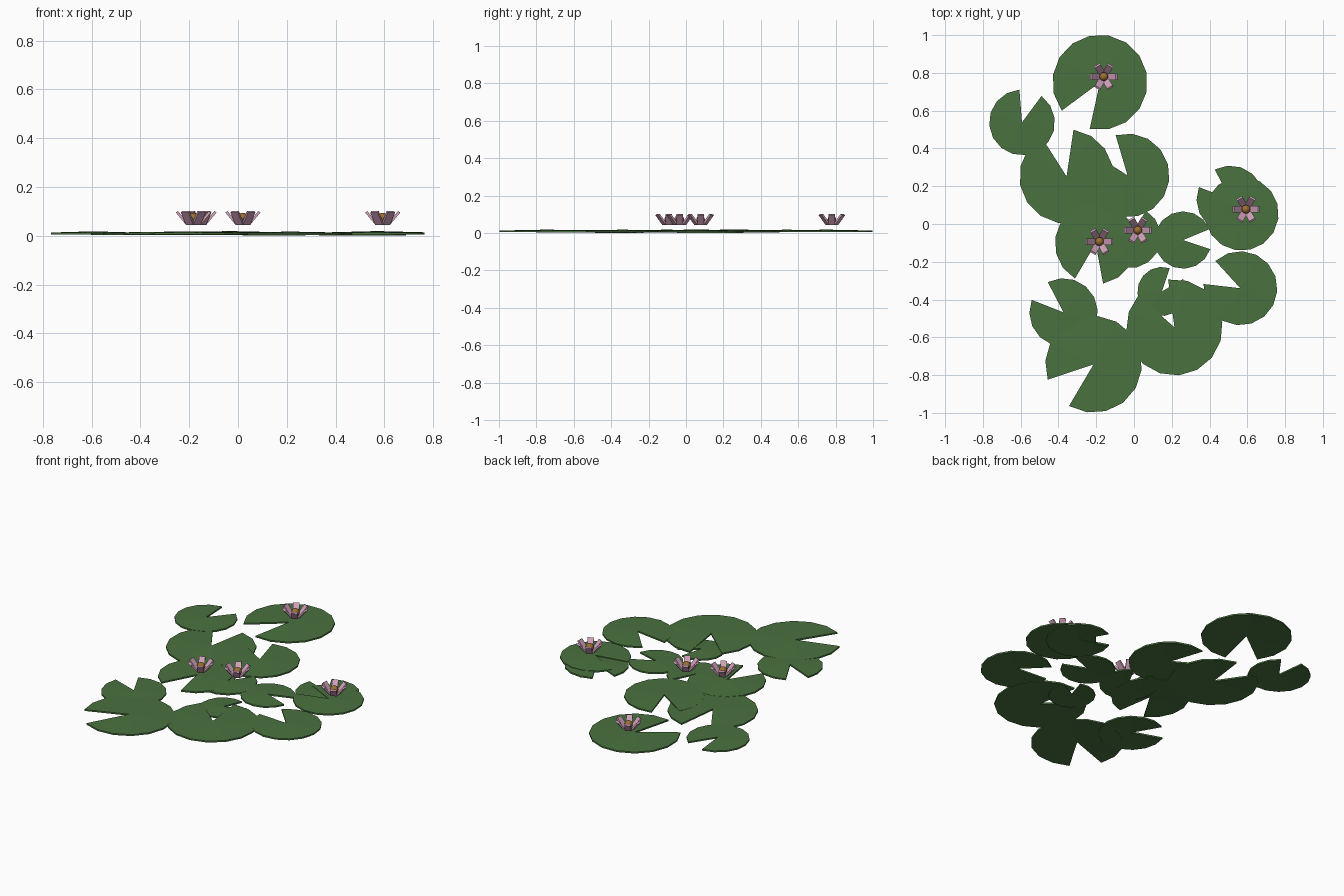
import bpy, bmesh, math

if "Cube" in bpy.data.objects:
    bpy.data.objects.remove(bpy.data.objects["Cube"])


def make_material(name, color):
    m = bpy.data.materials.new(name)
    m.diffuse_color = (*color, 1)
    m.use_nodes = True
    m.node_tree.nodes["Principled BSDF"].inputs["Base Color"].default_value = m.diffuse_color
    return m


GREEN = make_material("leaf green", (0.068, 0.168, 0.05))
PINK = make_material("petal pink", (0.64, 0.36, 0.50))
GOLD = make_material("golden brown", (0.33, 0.16, 0.03))


def finish(bm, name, mat, location):
    bmesh.ops.recalc_face_normals(bm, faces=bm.faces)
    me = bpy.data.meshes.new(name)
    bm.to_mesh(me)
    bm.free()
    me.materials.append(mat)
    ob = bpy.data.objects.new(name, me)
    ob.location = location
    bpy.context.collection.objects.link(ob)
    return ob


def lily_pad(x, y, radius, notch, base):
    """Thin, slightly domed disc with a wedge notch reaching its centre."""
    bm = bmesh.new()
    gap, sides, thick, rise = 41, 14, 0.009, 0.005
    rings = []
    for z in (0, thick):
        centre = bm.verts.new((0, 0, z + rise))
        rim = []
        for i in range(sides + 1):
            a = math.radians(notch + gap / 2 + (360 - gap) * i / sides)
            rim.append(bm.verts.new((radius * math.cos(a), radius * math.sin(a), z)))
        for a, b in zip(rim, rim[1:]):
            bm.faces.new((centre, a, b))
        rings.append([centre] + rim)
    low, high = rings
    for i in range(len(low)):
        j = (i + 1) % len(low)
        bm.faces.new((low[i], low[j], high[j], high[i]))
    finish(bm, "lily_pad", GREEN, (x, y, base))


def flower(x, y):
    """Six flared slab petals around a round heart."""
    bm = bmesh.new()
    profile = [(0.020, 0.049), (0.029, 0.043), (0.072, 0.095), (0.063, 0.101)]
    half = 0.0175
    for k in range(6):
        c, s = math.cos(k * math.pi / 3), math.sin(k * math.pi / 3)
        sides = [[bm.verts.new((r * c - w * s, r * s + w * c, z)) for r, z in profile]
                 for w in (-half, half)]
        for side in sides:
            bm.faces.new(side)
        for i in range(4):
            j = (i + 1) % 4
            bm.faces.new((sides[0][i], sides[0][j], sides[1][j], sides[1][i]))
    finish(bm, "flower_petals", PINK, (x, y, 0))

    bm = bmesh.new()
    bmesh.ops.create_uvsphere(bm, u_segments=12, v_segments=8, radius=0.023)
    for f in bm.faces:
        f.smooth = True
    finish(bm, "flower_heart", GOLD, (x, y, 0.071))


# Pads: x, y, radius, notch direction in degrees, base height
pads = [
    (-0.18, 0.75, 0.252, 237, 0.004),
    (-0.593, 0.538, 0.174, 74, 0.004),
    (-0.357, 0.252, 0.250, 102, 0.002),
    (-0.034, 0.257, 0.222, 127, 0.005),
    (-0.203, -0.103, 0.216, 260, 0.004),
    (-0.02, -0.07, 0.163, 80, 0.003),
    (0.26, -0.085, 0.152, 2, 0.002),
    (0.57, 0.055, 0.196, 172, 0.005),
    (0.51, 0.13, 0.179, 138, 0.001),
    (0.563, -0.34, 0.196, 153, 0.004),
    (0.214, -0.547, 0.255, 118, 0.003),
    (0.148, -0.357, 0.130, 51, 0.000),
    (-0.214, -0.743, 0.256, 219, 0.004),
    (-0.373, -0.468, 0.181, 138, 0.002),
]
for p in pads:
    lily_pad(*p)

# Flowers hovering just above the pads
for x, y in [(-0.16, 0.78), (0.02, -0.033), (-0.183, -0.093), (0.593, 0.078)]:
    flower(x, y)
